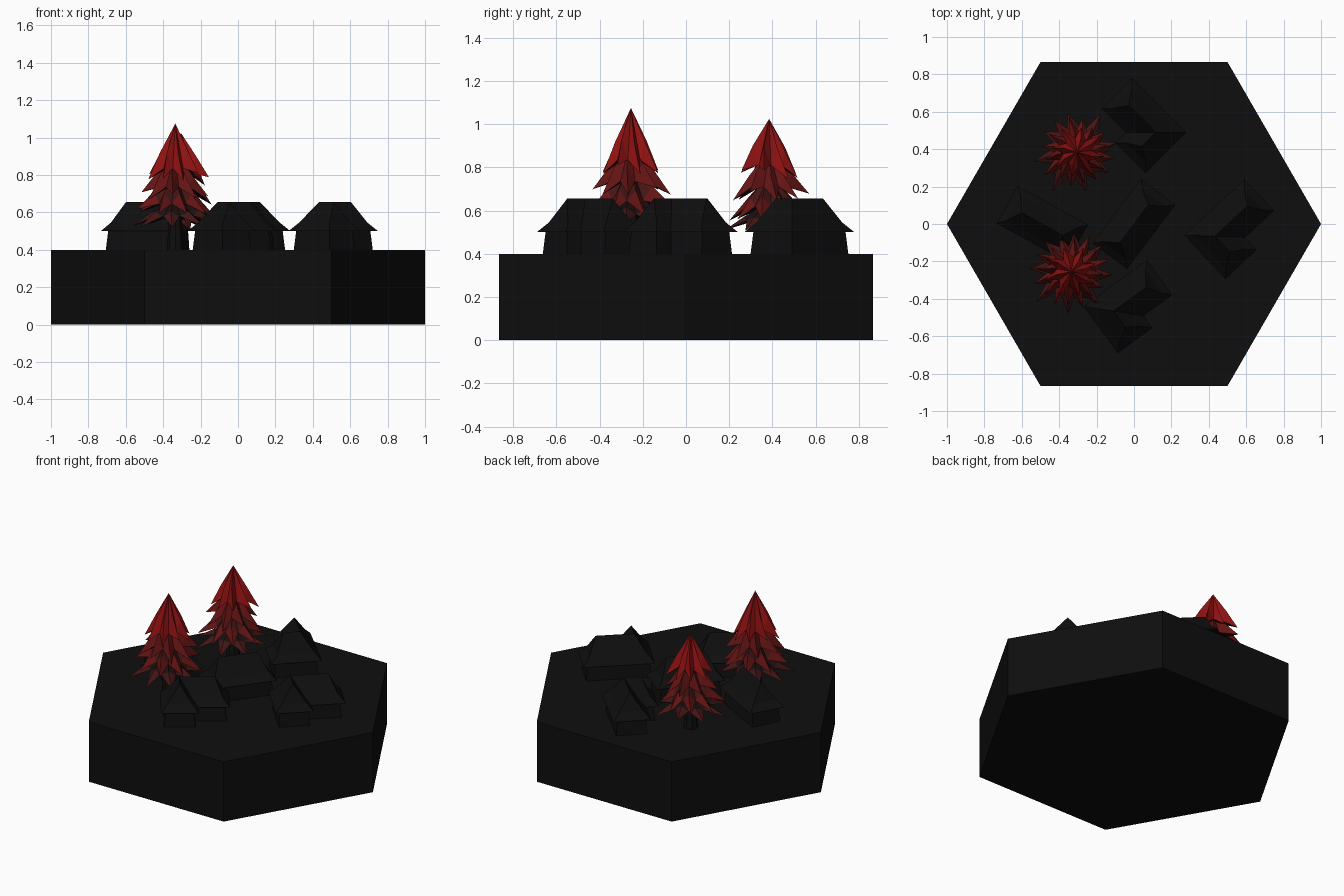
import bpy
import bmesh
import random
from math import cos, sin, pi, radians
from mathutils import Matrix, Vector

random.seed(4)
cube = bpy.data.objects.get("Cube")
if cube:
    bpy.data.objects.remove(cube, do_unlink=True)


def make_material(name, rgb):
    mat = bpy.data.materials.new(name)
    mat.use_nodes = True
    color = (*rgb, 1)
    mat.diffuse_color = color
    mat.node_tree.nodes["Principled BSDF"].inputs["Base Color"].default_value = color
    return mat


CHARCOAL = make_material("charcoal", (.0045, .0045, .0045))
NEEDLES = [
    make_material("bright red", (.28, .006, .006)),
    make_material("mid red", (.13, .007, .007)),
    make_material("deep red", (.055, .007, .007)),
    make_material("red black", (.012, .005, .005)),
]


def finish(bm, name, mats):
    bmesh.ops.recalc_face_normals(bm, faces=bm.faces[:])
    mesh = bpy.data.meshes.new(name)
    bm.to_mesh(mesh)
    bm.free()
    for mat in mats:
        mesh.materials.append(mat)
    obj = bpy.data.objects.new(name, mesh)
    bpy.context.collection.objects.link(obj)
    return obj


def prism(name, sides, r_low, r_high, z_low, z_high, x=0, y=0):
    """Upright prism or tapered cylinder."""
    bm = bmesh.new()
    bmesh.ops.create_cone(bm, cap_ends=True, segments=sides, radius1=r_low,
                          radius2=r_high, depth=z_high - z_low)
    # put a corner on the x axis
    corner = max(bm.verts, key=lambda v: v.co.x).co
    turn = Matrix.Rotation(-Vector(corner.xy).angle_signed(Vector((1, 0))), 4, "Z")
    if abs((turn @ corner).y) > .001:
        turn.invert()
    move = Matrix.Translation((x, y, (z_low + z_high) / 2))
    bmesh.ops.transform(bm, matrix=move @ turn, verts=bm.verts[:])
    return finish(bm, name, [CHARCOAL])


GROUND, EAVE, BEND, RIDGE = .4, .5, .545, .655
WIDTH = .23


def rect_ring(bm, size, inset, z):
    (x0, y0), (x1, y1) = size
    pts = ((x0 + inset, y0 + inset), (x1 - inset, y0 + inset),
           (x1 - inset, y1 - inset), (x0 + inset, y1 - inset))
    return [bm.verts.new((*p, z)) for p in pts]


def bridge(bm, low, high):
    for i in range(4):
        j = (i + 1) % 4
        bm.faces.new((low[i], low[j], high[j], high[i]))


def house_block(name, size, start_hip, end_hip, along_x, place):
    """Walls plus a flared hip roof over one rectangle."""
    (x0, y0), (x1, y1) = size
    bm = bmesh.new()
    # walls
    foot, head = rect_ring(bm, size, .02, GROUND), rect_ring(bm, size, .03, EAVE + .01)
    bridge(bm, foot, head)
    # roof skirt
    eave, bend = rect_ring(bm, size, 0, EAVE), rect_ring(bm, size, .04, BEND)
    bm.faces.new(eave)
    bridge(bm, eave, bend)
    # ridge and upper slopes
    a, b, c, d = bend
    if along_x:
        mid = (y0 + y1) / 2
        p = bm.verts.new((x0 + start_hip, mid, RIDGE))
        q = bm.verts.new((x1 - end_hip, mid, RIDGE))
        slopes = ((a, b, q, p), (c, d, p, q), (b, c, q), (d, a, p))
    else:
        mid = (x0 + x1) / 2
        p = bm.verts.new((mid, y0 + start_hip, RIDGE))
        q = bm.verts.new((mid, y1 - end_hip, RIDGE))
        slopes = ((b, c, q, p), (d, a, p, q), (a, b, p), (c, d, q))
    for face in slopes:
        bm.faces.new(face)
    bmesh.ops.transform(bm, matrix=place, verts=bm.verts[:])
    finish(bm, name, [CHARCOAL])


def placing(x, y, angle):
    return Matrix.Translation((x, y, 0)) @ Matrix.Rotation(radians(angle), 4, "Z")


def long_house(name, x, y, angle):
    size = ((-.215, -WIDTH / 2), (.215, WIDTH / 2))
    house_block(name, size, .09, .09, True, placing(x, y, angle))


def corner_house(name, x, y, angle, side, long_arm=.44, short_arm=.32):
    """L-shaped house; x, y is its outer corner, side turns the short arm."""
    place, hip = placing(x, y, angle), WIDTH / 2
    if side > 0:
        main, wing, hips = ((0, 0), (long_arm, WIDTH)), ((0, 0), (WIDTH, short_arm)), (hip, .09)
    else:
        main, wing, hips = ((0, -WIDTH), (long_arm, 0)), ((0, -short_arm), (WIDTH, 0)), (.09, hip)
    house_block(name + "_main", main, hip, .09, True, place)
    house_block(name + "_wing", wing, *hips, False, place)


def tree(name, x, y, drop, turn):
    """Trunk and four tiers of folded, drooping branches."""
    prism(name + "_trunk", 8, .045, .03, GROUND, .62, x, y)
    # top height, tip height, tip radius, inner colour, outer colour
    tiers = ((1.075, .79, .15, 0, 0), (.93, .69, .18, 1, 1),
             (.82, .60, .205, 2, 1), (.69, .535, .235, 3, 2))
    count = 8
    step = 2 * pi / count
    bm = bmesh.new()
    for level, (top, low, radius, inner, outer) in enumerate(tiers):
        top, low = top - drop, low - drop * .5

        def point(r, angle, z):
            return bm.verts.new((x + r * cos(angle), y + r * sin(angle), z))

        apex = point(0, 0, top)
        core = point(0, 0, low + .07)
        ridges, tips, valleys = [], [], []
        for i in range(count):
            angle = turn + i * step + level * step / 2
            r = radius * random.uniform(.88, 1.06)
            z = low + random.uniform(-.025, .025)
            ridges.append(point(r * .55, angle, top + (z - top) * .52))
            tips.append(point(r, angle + .12, z))
            valleys.append(point(radius * .5, angle + step / 2, low + .045))
        for i in range(count):
            ridge, tip = ridges[i], tips[i]
            for valley in (valleys[i - 1], valleys[i]):
                bm.faces.new((apex, ridge, valley)).material_index = inner
                bm.faces.new((ridge, tip, valley)).material_index = outer
                bm.faces.new((core, tip, valley)).material_index = 3
    finish(bm, name + "_branches", NEEDLES)


# hexagonal ground tile
prism("ground_tile", 6, 1, 1, 0, GROUND)

# village
long_house("middle_house", 0, 0, 53)
long_house("right_house", -.49, 0, -29)
corner_house("left_house", .27, -.06, 43, -1)
corner_house("front_house", -.27, -.44, 36, -1, .42, .31)
corner_house("back_house", .28, .49, 135, 1, .41, .31)

# trees
tree("front_tree", -.335, -.255, 0, .2)
tree("back_tree", -.305, .385, .05, .5)
